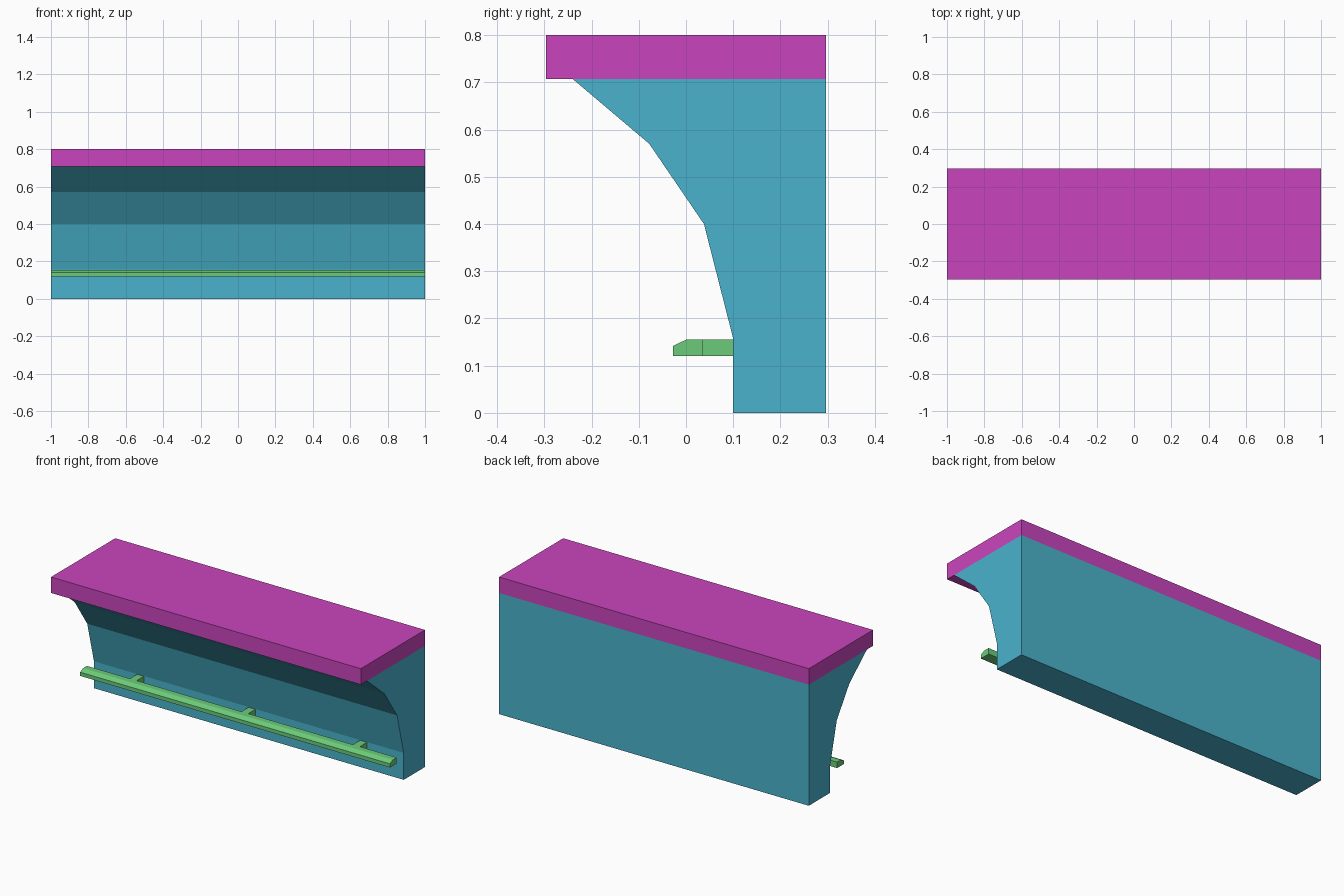
import bpy
import bmesh

cube = bpy.data.objects.get("Cube")
if cube:
    bpy.data.objects.remove(cube, do_unlink=True)


def make_material(name, rgb):
    mat = bpy.data.materials.new(name)
    mat.use_nodes = True
    color = (*rgb, 1.0)
    mat.diffuse_color = color
    mat.node_tree.nodes["Principled BSDF"].inputs["Base Color"].default_value = color
    return mat


def extrude_profile(name, profile, x_min, x_max, mat):
    """Extrude a (y, z) outline along x into a closed solid."""
    bm = bmesh.new()
    face = bm.faces.new([bm.verts.new((x_min, y, z)) for y, z in profile])
    result = bmesh.ops.extrude_face_region(bm, geom=[face])
    moved = [v for v in result["geom"] if isinstance(v, bmesh.types.BMVert)]
    bmesh.ops.translate(bm, vec=(x_max - x_min, 0, 0), verts=moved)
    bmesh.ops.recalc_face_normals(bm, faces=bm.faces)
    mesh = bpy.data.meshes.new(name)
    bm.to_mesh(mesh)
    bm.free()
    mesh.materials.append(mat)
    obj = bpy.data.objects.new(name, mesh)
    bpy.context.collection.objects.link(obj)
    return obj


def rectangle(y0, y1, z0, z1):
    return [(y0, z0), (y1, z0), (y1, z1), (y0, z1)]


magenta = make_material("magenta", (0.59, 0.06, 0.51))
blue = make_material("blue", (0.069, 0.45, 0.61))
green = make_material("green", (0.15, 0.6, 0.195))

BACK = 0.296
WALL = 0.1
SLAB_BOTTOM = 0.707
RAIL_BACK = 0.035
RAIL_BOTTOM, RAIL_TOP = 0.12, 0.155

# Counter slab
extrude_profile("counter_top", rectangle(-BACK, BACK, SLAB_BOTTOM, 0.8), -1, 1, magenta)

# Body with a faceted, flaring front
body = [(BACK, 0), (BACK, SLAB_BOTTOM), (-0.24, SLAB_BOTTOM), (-0.078, 0.57),
        (0.038, 0.4), (WALL, 0.157), (WALL, 0)]
extrude_profile("counter_body", body, -1, 1, blue)

# Foot rail with a bevelled front edge
rail = [(RAIL_BACK, RAIL_BOTTOM), (RAIL_BACK, RAIL_TOP), (0, RAIL_TOP),
        (-0.027, 0.142), (-0.027, RAIL_BOTTOM)]
extrude_profile("foot_rail", rail, -1, 1, green)

# Brackets joining the rail to the body
arm = rectangle(RAIL_BACK, WALL, RAIL_BOTTOM, RAIL_TOP)
for side, offset in (("right", -0.7), ("middle", 0.02), ("left", 0.74)):
    extrude_profile(f"rail_bracket_{side}", arm, offset - 0.022, offset + 0.022, green)
